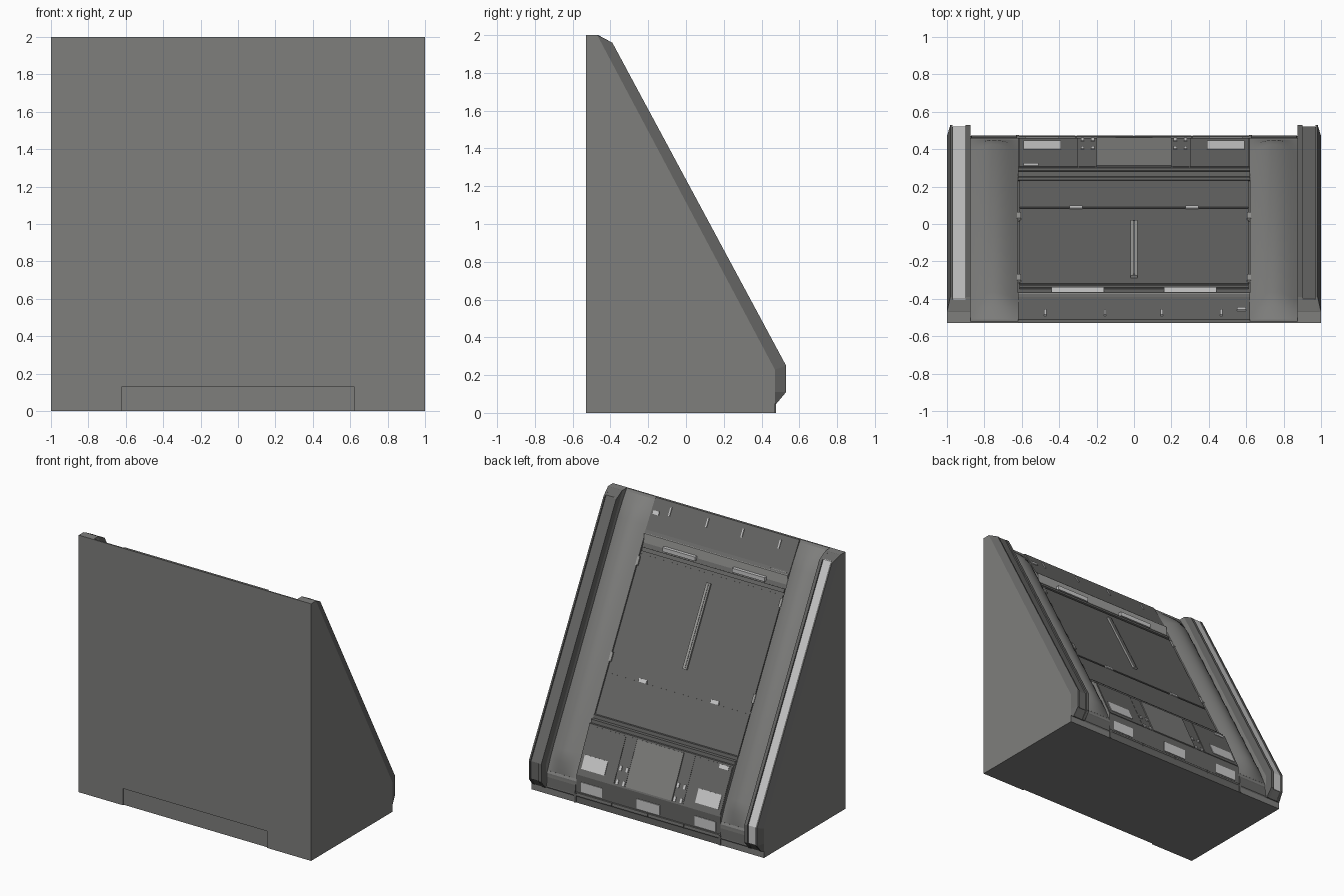
import bpy, bmesh, math
from mathutils import Vector

if "Cube" in bpy.data.objects:
    bpy.data.objects.remove(bpy.data.objects["Cube"])


def grey(name, v):
    m = bpy.data.materials.new(name)
    m.diffuse_color = (v, v, v * .97, 1)
    m.use_nodes = True
    m.node_tree.nodes["Principled BSDF"].inputs["Base Color"].default_value = m.diffuse_color
    return m


BODY, DECK = grey("body_grey", .21), grey("deck_grey", .135)
MID, LIGHT = grey("mid_grey", .34), grey("light_grey", .6)


def mesh_object(name, verts, faces, mat=BODY, smooth=False):
    bm = bmesh.new()
    vs = [bm.verts.new(v) for v in verts]
    for f in faces:
        bm.faces.new([vs[i] for i in f])
    bmesh.ops.remove_doubles(bm, verts=bm.verts, dist=1e-5)
    bmesh.ops.recalc_face_normals(bm, faces=bm.faces)
    me = bpy.data.meshes.new(name)
    bm.to_mesh(me)
    bm.free()
    me.materials.append(mat)
    ob = bpy.data.objects.new(name, me)
    bpy.context.collection.objects.link(ob)
    if smooth:
        bpy.ops.object.select_all(action='DESELECT')
        ob.select_set(True)
        bpy.context.view_layer.objects.active = ob
        bpy.ops.object.shade_smooth_by_angle(angle=math.radians(30))
    return ob


def loft(name, rings, mat=BODY, smooth=False):
    """Skin a list of closed rings and cap both ends."""
    n = len(rings[0])
    faces = [(i * n + j, i * n + (j + 1) % n, (i + 1) * n + (j + 1) % n, (i + 1) * n + j)
             for i in range(len(rings) - 1) for j in range(n)]
    faces += [tuple(range(n)), tuple(range((len(rings) - 1) * n, len(rings) * n))]
    return mesh_object(name, [v for r in rings for v in r], faces, mat, smooth)


def prism(name, x0, x1, profile, mat=BODY):
    """Extrude a (y, z) profile along x."""
    return loft(name, [[(x, y, z) for y, z in profile] for x in (x0, x1)], mat)


def box(name, x0, x1, y0, y1, z0, z1, mat=BODY):
    return prism(name, x0, x1, [(y0, z0), (y1, z0), (y1, z1), (y0, z1)], mat)


def deck(y):       # main sloping surface
    return 2 - 1.88 * (y + 0.52)


def console(y):    # lower control surface
    return 0.55 - 2.1 * (y - 0.30)


def plate(name, x0, x1, y0, y1, h, surf=deck, mat=DECK):
    """Thin plate lying on a sloping surface."""
    a, b = Vector((y0, surf(y0))), Vector((y1, surf(y1)))
    d = (b - a).normalized()
    n = Vector((-d.y, d.x))
    return prism(name, x0, x1, [a - n * .01, b - n * .01, b + n * h, a + n * h], mat)


# Central body: stepped slope, ledge, control face and rear kick recess
body = prism("center_body", -.62, .62, [
    (-.53, .13), (-.53, 2), (-.51, 2), (-.39, 1.795), (-.37, 1.775), (-.365, 1.71),
    (-.35, deck(-.35)), (.23, deck(.23)), (.235, .60), (.25, .60), (.255, .575), (.28, .575),
    (.285, .55), (.30, .55), (.46, console(.46)), (.46, .05), (.47, .05), (.47, 0),
    (-.52, 0), (-.52, .13)])
body.data.materials.append(DECK)
for p in body.data.polygons:
    if p.normal.y > .2 or p.normal.z > .2:
        p.material_index = 1

# Side walls, rails and rounded pillars
base = [(.47, .05), (.47, .11), (.47, .23), (-.47, 2), (-.47, 2)]
outer = [(.48, .05), (.53, .11), (.53, .25), (-.39, 1.96), (-.465, 2)]


def rail(name, s, section, mat, stations=range(5)):
    """Sweep an (x, height) section along the rail path."""
    return loft(name, [[(s * x, base[i][0] + (outer[i][0] - base[i][0]) * h,
                         base[i][1] + (outer[i][1] - base[i][1]) * h) for x, h in section]
                       for i in stations], mat)


for s, side in ((-1, "left"), (1, "right")):
    prism(side + "_wall", s * .875, s * 1,
          [(-.53, 0), (.47, 0), (.47, .23), (-.47, 2), (-.53, 2)])
    rail(side + "_rail", s, [(1, 0), (.982, 1), (.97, 1), (.97, .8), (.90, .8), (.90, 1),
                             (.875, 1), (.875, 0)], DECK)
    rail(side + "_rail_inlay", s, [(.968, .7), (.968, .86), (.902, .86), (.902, .7)],
         LIGHT if s < 0 else DECK, range(1, 4))
    prism(side + "_pillar_base", s * .62, s * .875,
          [(-.53, 0), (.47, 0), (.47, .05), (.46, .05), (.46, deck(.46)), (-.52, 2), (-.53, 2)])
    rings = []
    for y, k in ((-.51, .0), (-.47, .55), (-.42, 1), (.37, 1), (.41, .7), (.452, .0)):
        ring = []
        for i in range(15):
            t = i / 14
            h = k * (.012 + .05 * math.sin(math.pi * t))
            ring.append((s * (.62 + .255 * t), y + .883 * h, deck(y) + .47 * h + .001))
        for t in (1, 0):
            ring.append((s * (.62 + .255 * t), y - .008, deck(y) - .01))
        rings.append(ring)
    loft(side + "_pillar", rings, BODY, True)
    prism(side + "_pillar_foot", s * .625, s * .87,
          [(.44, .05), (.472, .06), (.465, .13), (.44, .2)], DECK)

    # Door hinges, latches and top grips
    for y in (-.30, .03):
        plate(side + "_hinge", s * .605, s * .625, y - .016, y + .016, .02, mat=MID)
    plate(side + "_latch", s * .31 - .034, s * .31 + .034, .072, .084, .016, mat=LIGHT)
    box(side + "_top_grip", s * .30 - .14, s * .30 + .14, -.37, -.338, 1.69, 1.722, LIGHT)

    # Control panels with displays, drawers and buttons
    plate(side + "_control_panel", s * .30, s * .615, .305, .455, .004, console)
    plate(side + "_display", s * .39, s * .59, .395, .44, .008, console, LIGHT)
    box(side + "_drawer", s * .40, s * .58, .45, .464, .09, .165, LIGHT)
    plate(side + "_button_strip", s * .205, s * .295, .305, .455, .002, console)
    for x in (.22, .275):
        for y in (.405, .448):
            plate(side + "_button", s * x - .009, s * x + .009, y - .008, y + .006, .008,
                  console, LIGHT)
    box(side + "_trim_joint", s * .615, s * .63, .455, .476, .0, .075, DECK)

# Door panels and the long central handle
plate("door", -.612, .612, -.325, .076, .008)
plate("lower_door", -.612, .612, .084, .226, .008)
plate("door_handle", -.018, .018, -.295, .002, .022, mat=MID)
plate("handle_ridge", -.005, .005, -.29, -.003, .026, mat=MID)
plate("door_header", -.612, .612, -.348, -.334, .010)
prism("header_band", -.618, .618, [(-.38, 1.70), (-.362, 1.70), (-.366, 1.775), (-.38, 1.78)], MID)

# Centre control panel, its drawer and small label
plate("center_control_panel", -.20, .20, .305, .455, .008, console, BODY)
box("center_drawer", -.10, .10, .45, .466, .09, .165, LIGHT)
plate("left_vent", -.59, -.51, .306, .318, .008, console, LIGHT)

# Upper panel with clips and slot covers
for x in (-.475, -.155, .148, .467):
    plate("top_clip", x - .006, x + .006, -.50, -.47, .018, mat=LIGHT)
plate("left_slot_cover", -.60, -.46, -.402, -.392, .022, mat=MID)
plate("right_slot_cover", .55, .60, -.475, -.462, .020, mat=LIGHT)

# Segmented bottom trim along the sloped face
edges = (-.97, -.875, -.62, -.31, 0, .31, .62, .875, .97)
for a, b in zip(edges, edges[1:]):
    prism("bottom_trim", a + .003, b - .003,
          [(.455, .045), (.47, .045), (.474, .055), (.468, .075), (.455, .08)], DECK)
